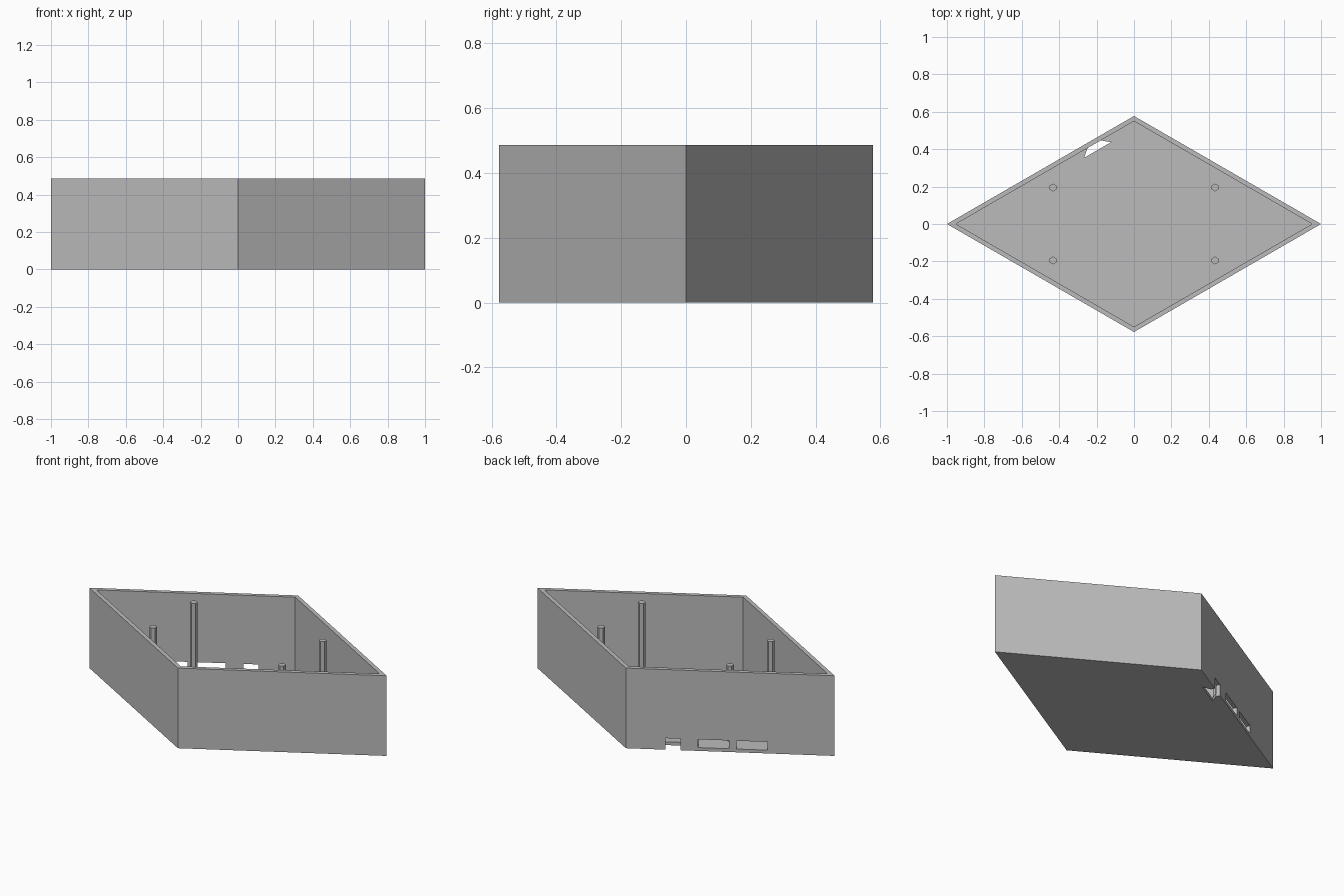
import bpy, bmesh
from math import sin, cos, pi, sqrt
from mathutils import Matrix, Vector

cube = bpy.data.objects.get("Cube")
if cube:
    bpy.data.objects.remove(cube, do_unlink=True)

HEIGHT, FLOOR, WALL = 0.487, 0.02, 0.024
HALF_Y = 1 / sqrt(3)
SIDE = 2 * HALF_Y

grey = bpy.data.materials.new("light grey")
grey.use_nodes = True
colour = (0.5, 0.5, 0.5, 1)
grey.diffuse_color = colour
grey.node_tree.nodes["Principled BSDF"].inputs["Base Color"].default_value = colour


def prism(name, profile, z0, z1, frame=Matrix()):
    """Extrude a flat profile from z0 to z1, placed by a frame matrix."""
    bm = bmesh.new()
    face = bm.faces.new([bm.verts.new((u, v, z0)) for u, v in profile])
    ext = bmesh.ops.extrude_face_region(bm, geom=[face])
    top = [g for g in ext["geom"] if isinstance(g, bmesh.types.BMVert)]
    bmesh.ops.translate(bm, verts=top, vec=(0, 0, z1 - z0))
    bm.transform(frame)
    bmesh.ops.recalc_face_normals(bm, faces=bm.faces)
    mesh = bpy.data.meshes.new(name)
    bm.to_mesh(mesh)
    bm.free()
    mesh.materials.append(grey)
    obj = bpy.data.objects.new(name, mesh)
    bpy.context.collection.objects.link(obj)
    return obj


def cut(target, cutter):
    mod = target.modifiers.new("cut", "BOOLEAN")
    mod.operation, mod.solver, mod.object = "DIFFERENCE", "EXACT", cutter
    bpy.context.view_layer.objects.active = target
    bpy.ops.object.modifier_apply(modifier=mod.name)
    bpy.data.objects.remove(cutter, do_unlink=True)


def rect(u, width, v0, v1):
    return [(u - width / 2, v0), (u + width / 2, v0),
            (u + width / 2, v1), (u - width / 2, v1)]


def rhombus(k):
    return [(k, 0), (0, k * HALF_Y), (-k, 0), (0, -k * HALF_Y)]


def wall_frame(side, back):
    """u runs from the side corner along the wall, v points inward."""
    along = Vector((-side * cos(pi / 6), back * 0.5, 0))
    inward = Vector((-side * 0.5, -back * cos(pi / 6), 0))
    frame = Matrix((along, inward, (0, 0, 1))).transposed().to_4x4()
    frame.translation = (side, 0, 0)
    return frame


# Open diamond tray
tray = prism("tray", rhombus(1), 0, HEIGHT)
cut(tray, prism("cavity", rhombus(1 - 2 * WALL), FLOOR, HEIGHT + 0.1))

# Back walls: clip notches with flared floor slots, and two windows each
MID = 0.564
for side in (-1, 1):
    frame = wall_frame(side, 1)
    for d in (-1, 1):
        u = MID + d * 0.331
        cut(tray, prism("notch", rect(u, 0.083, -0.05, WALL + 0.002), -0.05, 0.07, frame))
        flare = [(u - 0.041, WALL), (u + 0.041, WALL),
                 (u + 0.083, 0.06), (u - 0.083, 0.06)]
        cut(tray, prism("floor_slot", flare, -0.05, FLOOR + 0.03, frame))
        cut(tray, prism("window", rect(MID + d * 0.106, 0.172, -0.05, 0.05),
                        FLOOR, 0.07, frame))

# Round cable hole in the front right wall, near the front corner
circle = [(0.063 * cos(i * pi / 24), 0.063 * sin(i * pi / 24)) for i in range(48)]
hole_frame = (wall_frame(-1, -1) @ Matrix.Translation((SIDE - 0.121, 0, 0.165))
              @ Matrix.Rotation(pi / 2, 4, "X"))
cut(tray, prism("cable_hole", circle, -0.06, 0.06, hole_frame))
bpy.context.view_layer.objects.active = tray
tray.select_set(True)
bpy.ops.object.shade_smooth_by_angle(angle=pi / 6)
tray.select_set(False)

# Four hexagonal posts
hexagon = [(0.021 * sin(i * pi / 3), 0.021 * cos(i * pi / 3)) for i in range(6)]
for x, lr in ((-0.433, "right"), (0.433, "left")):
    for y, fb in ((-0.195, "front"), (0.195, "back")):
        prism(f"{fb}_{lr}_post", hexagon, FLOOR - 0.005, 0.477,
              Matrix.Translation((x, y, 0)))
